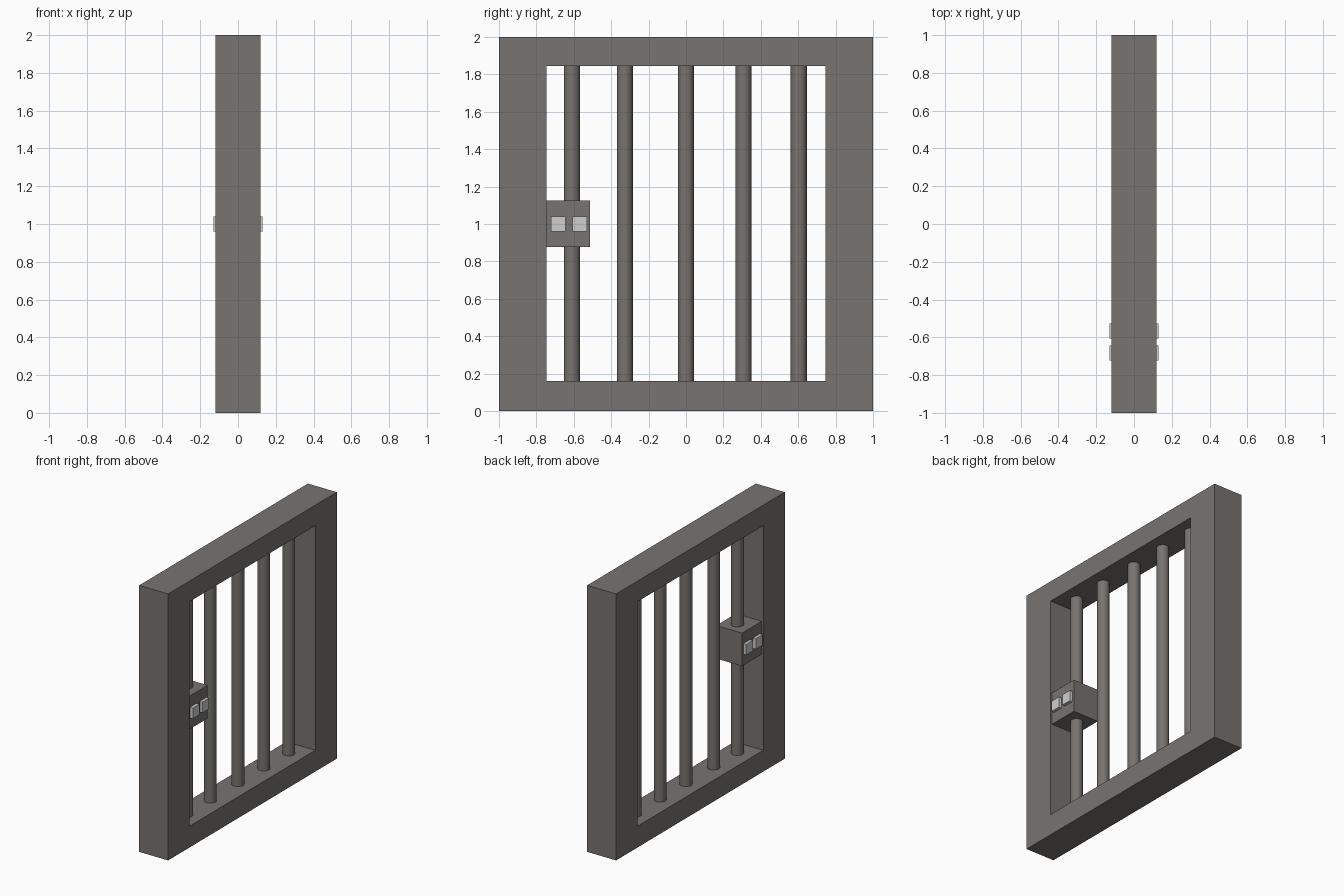
import bpy
import math

if "Cube" in bpy.data.objects:
    bpy.data.objects.remove(bpy.data.objects["Cube"])


def material(name, rgb):
    m = bpy.data.materials.new(name)
    m.diffuse_color = (*rgb, 1)
    m.use_nodes = True
    m.node_tree.nodes["Principled BSDF"].inputs["Base Color"].default_value = m.diffuse_color
    return m


IRON = material("dark iron grey", (0.185, 0.172, 0.16))
PLATE = material("pale steel", (0.62, 0.62, 0.62))


def box(name, x, y, z, mat):
    """Box from (min, max) ranges on each axis."""
    r = (x, y, z)
    bpy.ops.mesh.primitive_cube_add(size=1, location=[(a + b) / 2 for a, b in r])
    o = bpy.context.object
    o.name = name
    o.scale = [b - a for a, b in r]
    bpy.ops.object.transform_apply(location=False, rotation=False, scale=True)
    o.data.materials.append(mat)
    return o


# Frame: outer rectangle and window opening, as one closed square-section ring
outer = [(-1, 0), (1, 0), (1, 2), (-1, 2)]
inner = [(-0.745, 0.16), (0.745, 0.16), (0.745, 1.845), (-0.745, 1.845)]
D = 0.12
verts = [(x, y, z) for x in (D, -D) for loop in (outer, inner) for y, z in loop]
faces = []
for i in range(4):
    j = (i + 1) % 4
    faces += [(i, j, 4 + j, 4 + i),                # +x face
              (8 + j, 8 + i, 12 + i, 12 + j),      # -x face
              (j, i, 8 + i, 8 + j),                # outer edge
              (4 + i, 4 + j, 12 + j, 12 + i)]      # inner edge
mesh = bpy.data.meshes.new("frame")
mesh.from_pydata(verts, [], faces)
mesh.materials.append(IRON)
frame = bpy.data.objects.new("frame", mesh)
bpy.context.collection.objects.link(frame)

# Vertical bars
for i, y in enumerate((-0.61, -0.327, 0, 0.307, 0.603)):
    bpy.ops.mesh.primitive_cylinder_add(vertices=32, radius=0.043, depth=1.705,
                                        location=(0, y, 1.0025))
    bar = bpy.context.object
    bar.name = f"bar_{i + 1}"
    bar.data.materials.append(IRON)
    bpy.ops.object.shade_smooth_by_angle(angle=math.radians(40))

# Lock housing with two pale plates on each side
box("lock_box", (-0.107, 0.107), (-0.75, -0.512), (0.877, 1.125), IRON)
for side, sx in (("right", 1), ("left", -1)):
    for i, y in enumerate((-0.683, -0.567)):
        box(f"lock_plate_{side}_{i + 1}", sorted((sx * 0.1, sx * 0.13)),
            (y - 0.039, y + 0.039), (0.96, 1.04), PLATE)
